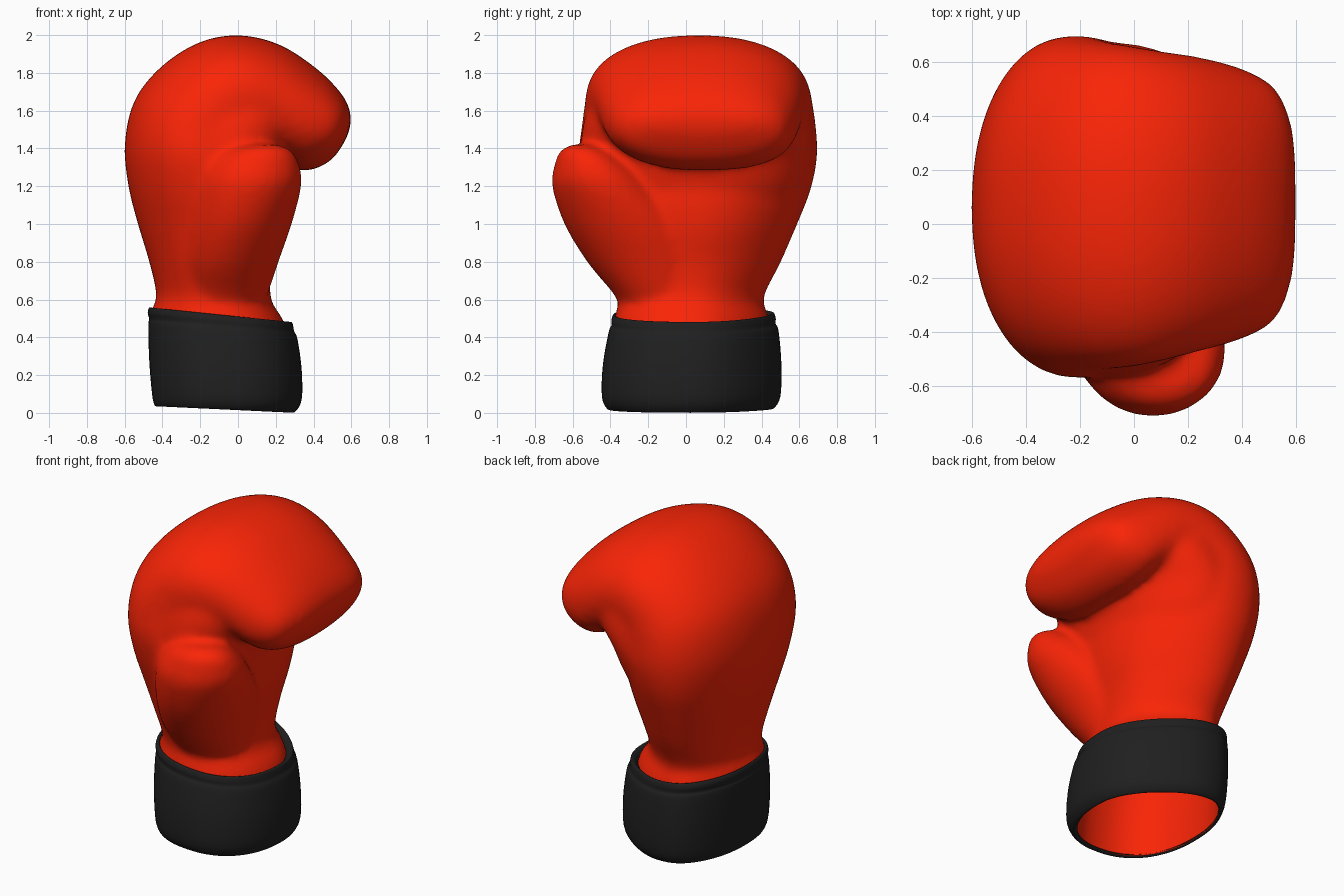
import bpy, bmesh
from math import cos, sin, pi, copysign


def material(name, rgb):
    m = bpy.data.materials.new(name)
    m.diffuse_color = (*rgb, 1)
    return m


def spline(rows, steps):
    """Catmull-Rom interpolation between rows of numbers."""
    out = []
    for i in range(len(rows) - 1):
        p0, p1 = rows[max(i - 1, 0)], rows[i]
        p2, p3 = rows[i + 1], rows[min(i + 2, len(rows) - 1)]
        for s in range(steps):
            t = s / steps
            out.append([0.5 * (2 * b + (c - a) * t + (2 * a - 5 * b + 4 * c - d) * t * t
                               + (3 * b - a - 3 * c + d) * t ** 3)
                        for a, b, c, d in zip(p0, p1, p2, p3)])
    return out + [list(rows[-1])]


def loft(bm, rows, power, steps=4, n=56, caps=True):
    """Rows: back x, z, palm x, z, y min, y max, cut-back of the palm's +y corner."""
    rings = []
    for xa, za, xb, zb, y0, y1, skew in spline(rows, steps):
        ring = []
        for k in range(n):
            a = 2 * pi * k / n
            u = copysign(abs(cos(a)) ** (2 / power), cos(a))
            v = copysign(abs(sin(a)) ** (2 / power), sin(a))
            if v > 0:
                u -= skew * v * v * (u + 1) / 2
            ring.append(bm.verts.new(((xa + xb) / 2 + u * (xb - xa) / 2,
                                      (y0 + y1) / 2 + v * (y1 - y0) / 2,
                                      (za + zb) / 2 + u * (zb - za) / 2)))
        rings.append(ring)
    faces = []
    for r, q in zip(rings, rings[1:]):
        for k in range(n):
            j = (k + 1) % n
            faces.append(bm.faces.new((r[k], r[j], q[j], q[k])))
    if caps:
        faces += [bm.faces.new(rings[0][::-1]), bm.faces.new(rings[-1])]
    bmesh.ops.recalc_face_normals(bm, faces=faces)


def make_object(name, bm, mat):
    me = bpy.data.meshes.new(name)
    bm.to_mesh(me)
    bm.free()
    me.materials.append(mat)
    me.shade_smooth()
    ob = bpy.data.objects.new(name, me)
    bpy.context.collection.objects.link(ob)
    return ob


red = material("red_leather", (0.95, 0.018, 0.002))
black = material("black_cuff", (0.014, 0.014, 0.014))

# Hand: wrist, palm, then fingers curling over towards +x
hand = [
    (-0.42, -0.15, 0.29, -0.15, -0.40, 0.45, 0.5),
    (-0.43, 0.05, 0.29, 0.02, -0.40, 0.455, 0.5),
    (-0.44, 0.30, 0.28, 0.25, -0.39, 0.45, 0.5),
    (-0.465, 0.52, 0.25, 0.47, -0.38, 0.44, 0.5),
    (-0.43, 0.61, 0.175, 0.60, -0.36, 0.41, 0.5),
    (-0.47, 0.80, 0.18, 0.78, -0.42, 0.50, 0.45),
    (-0.53, 1.00, 0.22, 0.97, -0.48, 0.585, 0.4),
    (-0.58, 1.20, 0.23, 1.15, -0.54, 0.66, 0.3),
    (-0.60, 1.42, 0.20, 1.28, -0.57, 0.695, 0.1),
    (-0.55, 1.65, 0.16, 1.34, -0.555, 0.69, 0),
    (-0.41, 1.83, 0.15, 1.37, -0.54, 0.675, 0),
    (-0.21, 1.96, 0.15, 1.38, -0.53, 0.66, 0),
    (0.00, 2.00, 0.17, 1.38, -0.51, 0.64, -0.1),
    (0.22, 1.95, 0.23, 1.33, -0.475, 0.62, -0.2),
    (0.42, 1.82, 0.35, 1.28, -0.43, 0.58, -0.2),
    (0.54, 1.70, 0.49, 1.335, -0.36, 0.51, -0.1),
    (0.587, 1.62, 0.572, 1.45, -0.22, 0.38, 0),
    (0.60, 1.57, 0.596, 1.52, -0.08, 0.24, 0),
]
# Padding that fills the fold between palm and fingers
fold = [
    (-0.35, 1.00, 0.15, 1.00, -0.35, 0.50, 0.3),
    (-0.45, 1.20, 0.23, 1.20, -0.50, 0.62, 0.2),
    (-0.50, 1.35, 0.27, 1.35, -0.555, 0.67, 0.1),
    (-0.48, 1.50, 0.36, 1.50, -0.55, 0.665, 0),
    (-0.42, 1.65, 0.36, 1.65, -0.50, 0.635, 0),
    (-0.30, 1.78, 0.25, 1.78, -0.40, 0.55, 0),
]
# Thumb, leaning out to the front
thumb = [
    (-0.30, 0.55, 0.12, 0.55, -0.33, 0.10, 0),
    (-0.31, 0.65, 0.165, 0.65, -0.40, 0.10, 0),
    (-0.31, 0.80, 0.215, 0.80, -0.525, 0.10, 0),
    (-0.27, 1.00, 0.285, 1.00, -0.645, 0.00, 0),
    (-0.21, 1.20, 0.337, 1.20, -0.71, -0.18, 0),
    (-0.16, 1.30, 0.33, 1.30, -0.70, -0.28, 0),
    (-0.06, 1.385, 0.29, 1.385, -0.67, -0.40, 0),
    (0.06, 1.42, 0.22, 1.42, -0.61, -0.50, 0),
]
bm = bmesh.new()
loft(bm, hand, 2.2)
loft(bm, fold, 2.4)
loft(bm, thumb, 2.0)
glove = make_object("glove", bm, red)

# Fuse the parts into one smooth skin
rem = glove.modifiers.new("fuse", 'REMESH')
rem.mode = 'VOXEL'
rem.voxel_size = 0.02
rem.use_smooth_shade = True
smo = glove.modifiers.new("soften", 'SMOOTH')
smo.factor = 0.5
smo.iterations = 20
bpy.context.view_layer.objects.active = glove
glove.select_set(True)
for m in ("fuse", "soften"):
    bpy.ops.object.modifier_apply(modifier=m)

# Open the wrist end
bm = bmesh.new()
bm.from_mesh(glove.data)
bmesh.ops.bisect_plane(bm, geom=bm.verts[:] + bm.edges[:] + bm.faces[:], dist=1e-5,
                       plane_co=(0, 0, 0.022), plane_no=(0.045, 0, 1), clear_inner=True)
bm.to_mesh(glove.data)
bm.free()
glove.data.shade_smooth()

# Cuff band with rolled rims
cuff = [
    (-0.425, 0.05, 0.28, 0.015, -0.39, 0.445, 0.5),
    (-0.44, 0.037, 0.30, 0.003, -0.415, 0.465, 0.5),
    (-0.455, 0.10, 0.337, 0.07, -0.445, 0.50, 0.5),
    (-0.47, 0.28, 0.337, 0.23, -0.44, 0.505, 0.5),
    (-0.475, 0.46, 0.315, 0.39, -0.41, 0.49, 0.5),
    (-0.47, 0.495, 0.298, 0.43, -0.395, 0.475, 0.5),
    (-0.478, 0.53, 0.293, 0.455, -0.395, 0.475, 0.5),
    (-0.47, 0.557, 0.285, 0.48, -0.385, 0.465, 0.5),
    (-0.455, 0.55, 0.265, 0.475, -0.37, 0.445, 0.5),
    (-0.45, 0.53, 0.245, 0.45, -0.365, 0.43, 0.5),
]
bm = bmesh.new()
loft(bm, cuff, 2.3, n=64, caps=False)
make_object("cuff", bm, black)
